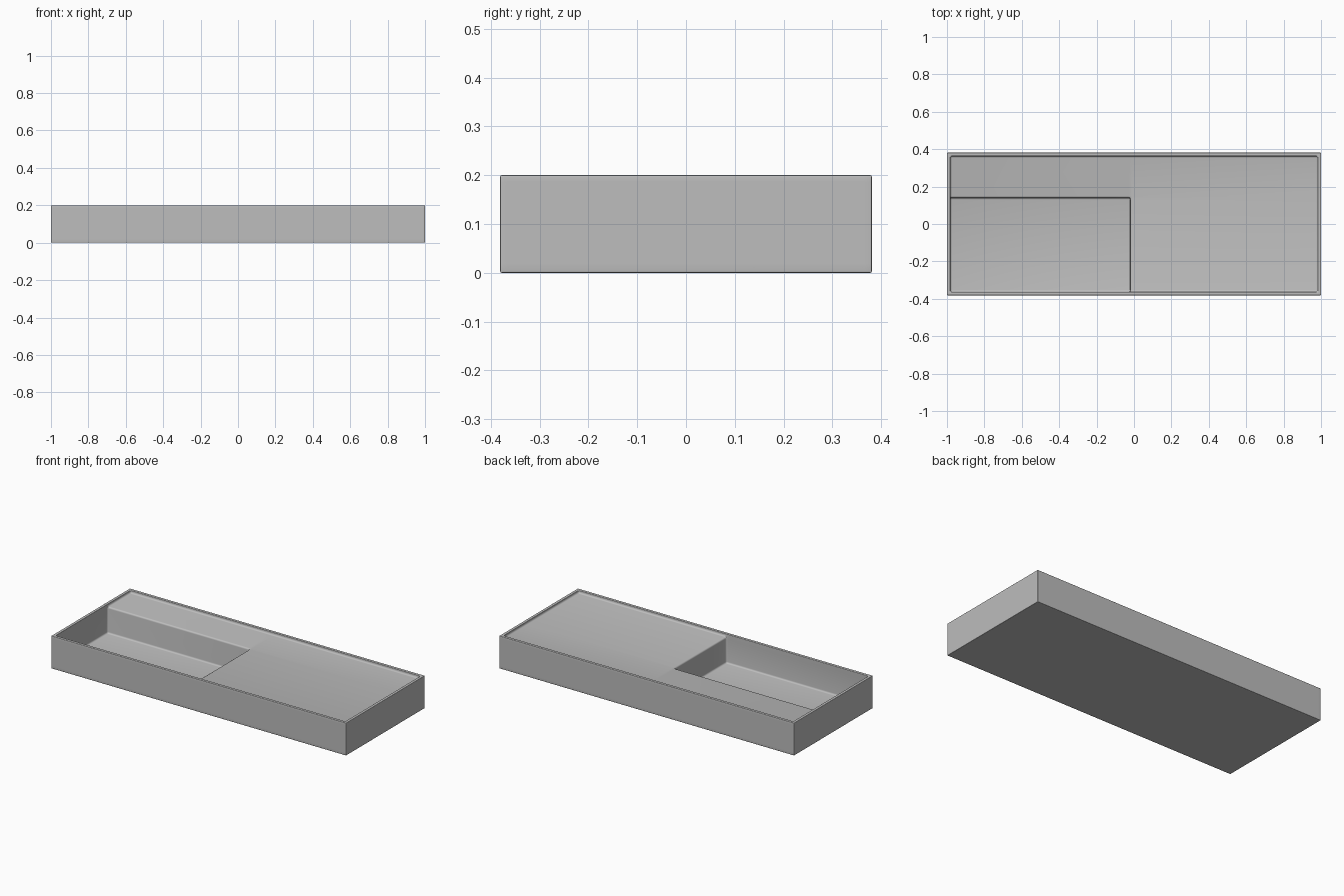
import bpy
import bmesh

default = bpy.data.objects.get("Cube")
if default:
    bpy.data.objects.remove(default, do_unlink=True)

# Main dimensions
LENGTH, DEPTH, HEIGHT = 1.0, 0.381, 0.2   # half length, half depth, full height
RIM = 0.018
FLOOR, DECK = 0.022, 0.183
POCKET_X, POCKET_Y = -0.02, 0.14
FILLET, SOFT = 0.01, 0.003

xs = [-LENGTH, RIM - LENGTH, POCKET_X, LENGTH - RIM, LENGTH]
ys = [-DEPTH, RIM - DEPTH, POCKET_Y, DEPTH - RIM, DEPTH]
zs = [0, FLOOR, DECK, HEIGHT]


def layers(i, j):
    """Number of solid layers in one column of the tray."""
    if not (0 <= i < 4 and 0 <= j < 4):
        return 0
    if i in (0, 3) or j in (0, 3):
        return 3                            # rim
    return 1 if i == 1 and j == 1 else 2    # pocket or deck


def solid(cell):
    i, j, k = cell
    return 0 <= k < layers(i, j)


# Tray body: boundary faces of the solid blocks
bm = bmesh.new()
corners = {}


def corner(key):
    if key not in corners:
        i, j, k = key
        corners[key] = bm.verts.new((xs[i], ys[j], zs[k]))
    return corners[key]


for i in range(4):
    for j in range(4):
        for k in range(layers(i, j)):
            for axis in range(3):
                for side in (0, 1):
                    near = [i, j, k]
                    near[axis] += 1 if side else -1
                    if solid(near):
                        continue
                    u, v = (axis + 1) % 3, (axis + 2) % 3
                    loop = []
                    for du, dv in ((0, 0), (1, 0), (1, 1), (0, 1)):
                        key = [i, j, k]
                        key[axis] += side
                        key[u] += du
                        key[v] += dv
                        loop.append(corner(tuple(key)))
                    bm.faces.new(loop if side else loop[::-1])

bmesh.ops.dissolve_limit(bm, angle_limit=0.01, verts=bm.verts[:], edges=bm.edges[:])
bmesh.ops.recalc_face_normals(bm, faces=bm.faces[:])

# Inner corners get a wide fillet, the rim and outside only a soft edge
weight = bm.edges.layers.float.new("bevel_weight_edge")
for edge in bm.edges:
    mid = (edge.verts[0].co + edge.verts[1].co) / 2
    inside = abs(mid.x) < LENGTH - SOFT and abs(mid.y) < DEPTH - SOFT
    below_rim = SOFT < mid.z < HEIGHT - SOFT
    edge[weight] = 1.0 if inside and below_rim else SOFT / FILLET

mesh = bpy.data.meshes.new("tray")
bm.to_mesh(mesh)
bm.free()
tray = bpy.data.objects.new("tray", mesh)
bpy.context.collection.objects.link(tray)

bevel = tray.modifiers.new("rounded_edges", "BEVEL")
bevel.limit_method = "WEIGHT"
bevel.width = FILLET
bevel.segments = 4

# Single grey finish
grey = bpy.data.materials.new("grey")
grey.use_nodes = True
colour = (0.51, 0.51, 0.51, 1)
grey.diffuse_color = colour
grey.node_tree.nodes["Principled BSDF"].inputs["Base Color"].default_value = colour
mesh.materials.append(grey)

bpy.context.view_layer.objects.active = tray
tray.select_set(True)
bpy.ops.object.modifier_apply(modifier=bevel.name)
bpy.ops.object.shade_smooth_by_angle()
